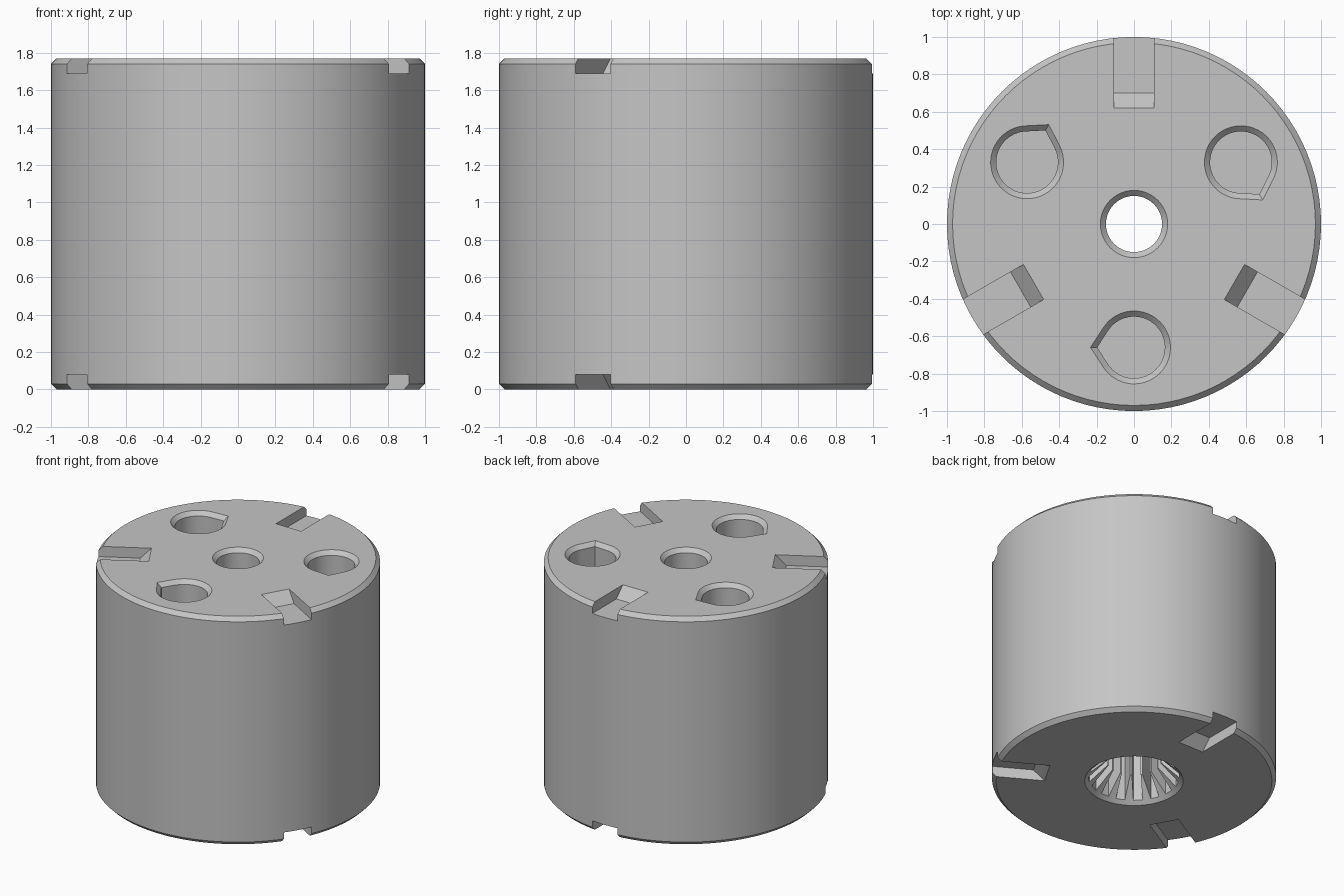
import bpy, bmesh
from math import sin, cos, tau, radians, acos
from mathutils import Matrix

old = bpy.data.objects.get("Cube")
if old:
    bpy.data.objects.remove(old, do_unlink=True)

HEIGHT = 1.77
EDGE = 0.03          # common chamfer size
SLOT_DEPTH = 0.08
SLOT_HALF = 0.108

grey = bpy.data.materials.new("plain grey")
grey.use_nodes = True
grey.diffuse_color = (0.56, 0.56, 0.56, 1)
grey.node_tree.nodes["Principled BSDF"].inputs["Base Color"].default_value = grey.diffuse_color


def loft(name, loops, matrix=Matrix()):
    """Closed solid through loops that share a point count."""
    bm = bmesh.new()
    rings = [[bm.verts.new(matrix @ Matrix.Translation(p).translation) for p in loop]
             for loop in loops]
    count = len(rings[0])
    for low, high in zip(rings, rings[1:]):
        for i in range(count):
            j = (i + 1) % count
            bm.faces.new((low[i], low[j], high[j], high[i]))
    bm.faces.new(rings[0])
    bm.faces.new(rings[-1])
    bmesh.ops.recalc_face_normals(bm, faces=bm.faces)
    mesh = bpy.data.meshes.new(name)
    bm.to_mesh(mesh)
    bm.free()
    mesh.materials.append(grey)
    obj = bpy.data.objects.new(name, mesh)
    bpy.context.collection.objects.link(obj)
    return obj


def circle(radius, z, sides):
    return [(radius * cos(tau * i / sides), radius * sin(tau * i / sides), z)
            for i in range(sides)]


def turned(name, profile, sides):
    return loft(name, [circle(r, z, sides) for r, z in profile])


def teardrop(radius, z):
    """Circle with a shallow point towards local -y."""
    half = radians(33)
    steps = 40
    angles = [half + (tau - 2 * half) * i / steps for i in range(steps + 1)]
    pts = [(radius * cos(a), radius * sin(a)) for a in angles] + [(radius / cos(half), 0)]
    return [(y, -x, z) for x, y in pts]


def spline_loop(root, tip, teeth, z):
    """Tapered teeth pointing inwards from the root circle."""
    pitch = tau / teeth
    steps = [(-0.26, root), (0, root), (0.26, root), (0.42, tip), (0.58, tip)]
    return [(r * cos(pitch * (k + f)), r * sin(pitch * (k + f)), z)
            for k in range(teeth) for f, r in steps]


def carve(body, cutter):
    cutter.hide_render = True
    mod = body.modifiers.new("cut", 'BOOLEAN')
    mod.operation = 'DIFFERENCE'
    mod.solver = 'EXACT'
    mod.object = cutter
    bpy.context.view_layer.objects.active = body
    bpy.ops.object.modifier_apply(modifier=mod.name)
    bpy.data.objects.remove(cutter, do_unlink=True)


# Chamfered drum
body = turned("drum_body", [(1 - EDGE, 0), (1, EDGE), (1, HEIGHT - EDGE),
                            (1 - EDGE, HEIGHT)], 96)

# Centre bore, chamfered at the top
carve(body, turned("bore_cutter", [(0.15, -0.1), (0.15, HEIGHT - EDGE),
                                   (0.19, HEIGHT + 0.01)], 48))

# Splined socket with a tapered mouth underneath
carve(body, loft("spline_cutter", [spline_loop(0.32, 0.19, 16, z) for z in (-0.1, 0.9)]))
carve(body, turned("mouth_cutter", [(0.357, -0.01), (0.13, 0.217)], 64))

# Three teardrop pockets in the top
for angle in (30, 150, 270):
    place = Matrix.Rotation(radians(angle), 4, 'Z') @ Matrix.Translation((0.66, 0, 0))
    sections = [(0.165, HEIGHT - 0.9), (0.165, HEIGHT - EDGE), (0.205, HEIGHT + 0.01)]
    carve(body, loft("pocket_cutter", [teardrop(r, z) for r, z in sections], place))

# Ramped edge slots, three on each end
profile = [(0.61, 0.01), (0.70, -SLOT_DEPTH), (1.1, -SLOT_DEPTH), (1.1, 0.01)]
for angle in (90, 210, 330):
    spin = Matrix.Rotation(radians(angle), 4, 'Z')
    for end, side in ((HEIGHT, 1), (0, -1)):
        loops = [[(u, w, end + side * z) for u, z in profile]
                 for w in (-SLOT_HALF, SLOT_HALF)]
        carve(body, loft("slot_cutter", loops, spin))

# Smooth walls, crisp edges
bpy.ops.object.select_all(action='DESELECT')
body.select_set(True)
bpy.context.view_layer.objects.active = body
bpy.ops.object.shade_smooth_by_angle(angle=radians(20))
